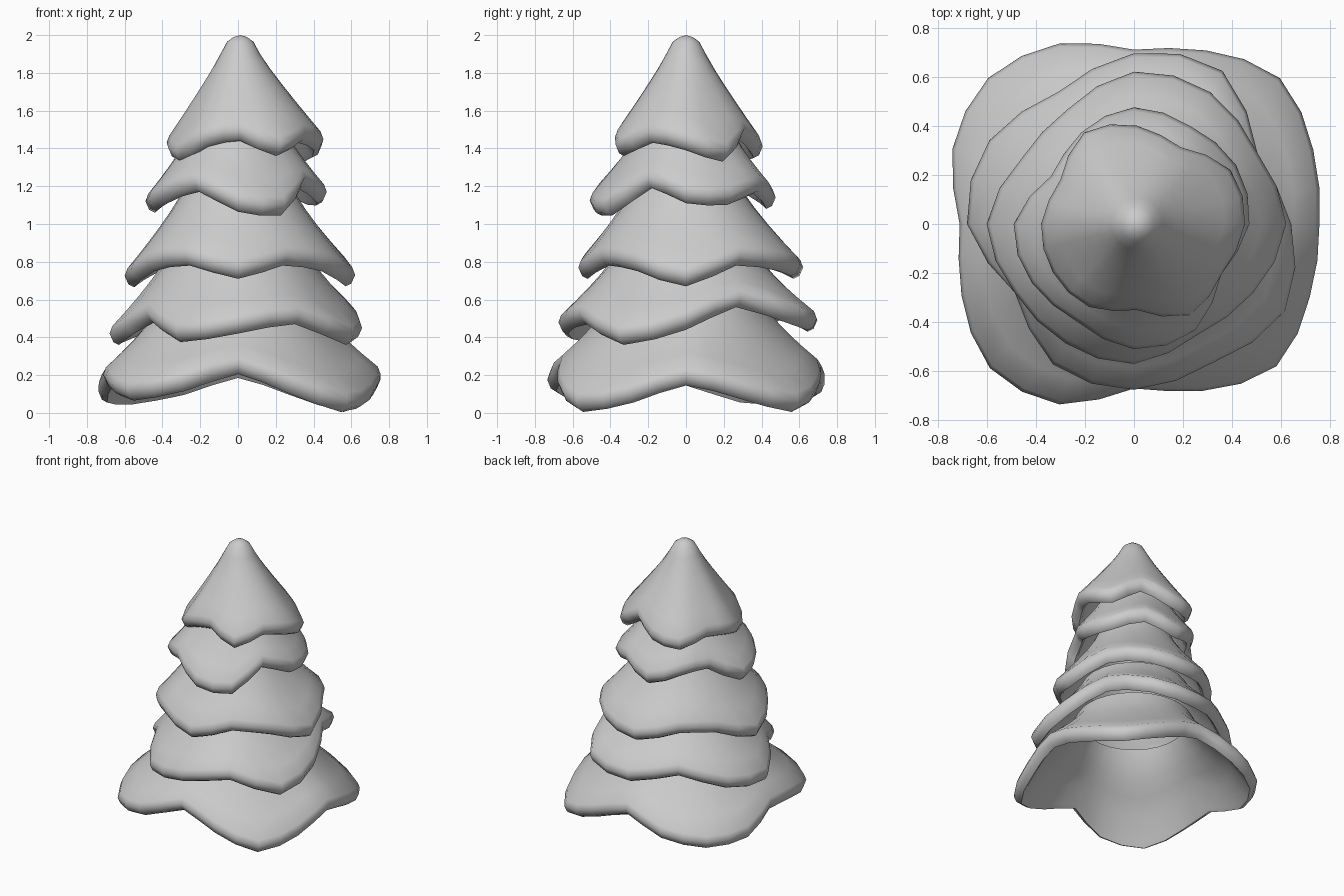
import bpy, bmesh, math

if "Cube" in bpy.data.objects:
    bpy.data.objects.remove(bpy.data.objects["Cube"])

WALL = 0.05  # shell thickness


def sample(vals, angle, phase):
    """Smooth periodic interpolation of evenly spaced values."""
    n = len(vals)
    u = (angle - phase) * n / 360.0
    i = math.floor(u)
    f = u - i
    a, b, c, d = [vals[(i + k) % n] for k in (-1, 0, 1, 2)]
    tension = 0.35   # slightly straighter than a full spline, for crisp folds
    m0, m1 = (c - a) * tension, (d - b) * tension
    return ((2*f**3 - 3*f**2 + 1) * b + (f**3 - 2*f**2 + f) * m0
            + (3*f**2 - 2*f**3) * c + (f**3 - f**2) * m1)


def tier(name, neck, radii, heights, phase=0, flare=1.25, drop=0.01, tip=False):
    bm = bmesh.new()
    r0, z0 = neck
    n = 2 * len(radii)
    rings = []

    def add_ring(fn):
        ring = []
        for k in range(n):
            ang = phase + 360.0 * k / n
            r, z = fn(sample(radii, ang, phase), sample(heights, ang, phase) - drop)
            a = math.radians(ang)
            ring.append(bm.verts.new((r * math.cos(a), r * math.sin(a), z)))
        rings.append(ring)

    def wall(t, inset):
        # flared wall from the neck down to the wavy shoulder
        def fn(R, Z):
            rs, zs = R - 0.015, Z + 0.10
            f = t ** flare
            return (r0 + (rs - r0) * f - inset, z0 + (zs - z0) * t - inset * 0.35)
        return fn

    # outer skin
    if tip:
        for r, z in ((0.035, 1.99), (0.07, 1.965)):
            add_ring(lambda R, Z, r=r, z=z: (r, z))
    steps = (0, 0.2, 0.4, 0.6, 0.8, 1)
    for t in steps:
        add_ring(wall(t, 0))
    # thick lip
    add_ring(lambda R, Z: (R, Z + 0.06))
    add_ring(lambda R, Z: (R - 0.02, Z + 0.015))
    add_ring(lambda R, Z: (R - 0.05, Z))
    add_ring(lambda R, Z: (R - 0.07, Z + 0.025))
    # inner skin
    for t in reversed(steps[:-1]):
        add_ring(wall(t, WALL))

    for a, b in zip(rings, rings[1:]):
        for k in range(n):
            j = (k + 1) % n
            bm.faces.new((a[k], b[k], b[j], a[j]))
    if tip:
        top = bm.verts.new((0, 0, 2.0))
        under = bm.verts.new((0, 0, z0 - 0.02))
        for k in range(n):
            j = (k + 1) % n
            bm.faces.new((top, rings[0][k], rings[0][j]))
            bm.faces.new((under, rings[-1][j], rings[-1][k]))
    bmesh.ops.recalc_face_normals(bm, faces=bm.faces)
    me = bpy.data.meshes.new(name)
    bm.to_mesh(me)
    bm.free()
    ob = bpy.data.objects.new(name, me)
    bpy.context.collection.objects.link(ob)
    bpy.ops.object.select_all(action='DESELECT')
    ob.select_set(True)
    bpy.context.view_layer.objects.active = ob
    bpy.ops.object.shade_smooth_by_angle(angle=math.radians(60))
    return ob


# tiers of boughs from the ground up: rim radius and rim height around the tree
tier("bough_tier_1", (0.40, 0.61),
     [.755, .79, .84, .765, .71, .795, .84, .80, .71, .76, .83, .795, .67, .735, .82, .775],
     [.15, .08, .01, .10, .19, .10, .05, .06, .15, .13, .07, .12, .21, .11, .01, .06],
     flare=1.35, drop=0.005)

tier("bough_tier_2", (0.36, 0.87),
     [.64, .58, .72, .695, .62, .68, .68, .56, .66, .675, .65, .71],
     [.45, .57, .47, .44, .50, .41, .37, .49, .385, .43, .48, .37])

tier("bough_tier_3", (0.25, 1.27),
     [.62, .58, .62, .62, .54, .53, .60, .56, .56, .57, .52, .56],
     [.68, .79, .76, .72, .78, .76, .675, .76, .79, .72, .79, .76])

tier("bough_tier_4", (0.23, 1.54),
     [.47, .48, .46, .475, .43, .39, .49, .48, .46, .51, .50, .41],
     [1.12, 1.11, 1.17, 1.09, 1.16, 1.18, 1.07, 1.12, 1.18, 1.075, 1.055, 1.20])

tree_top = tier("tree_top", (0.105, 1.90),
     [.44, .44, .36, .40, .43, .36, .39, .395, .39, .35, .43, .40],
     [1.40, 1.34, 1.46, 1.38, 1.35, 1.40, 1.38, 1.335, 1.42, 1.45, 1.37, 1.44],
     flare=1.08, tip=True)
tree_top.location.x = 0.012
